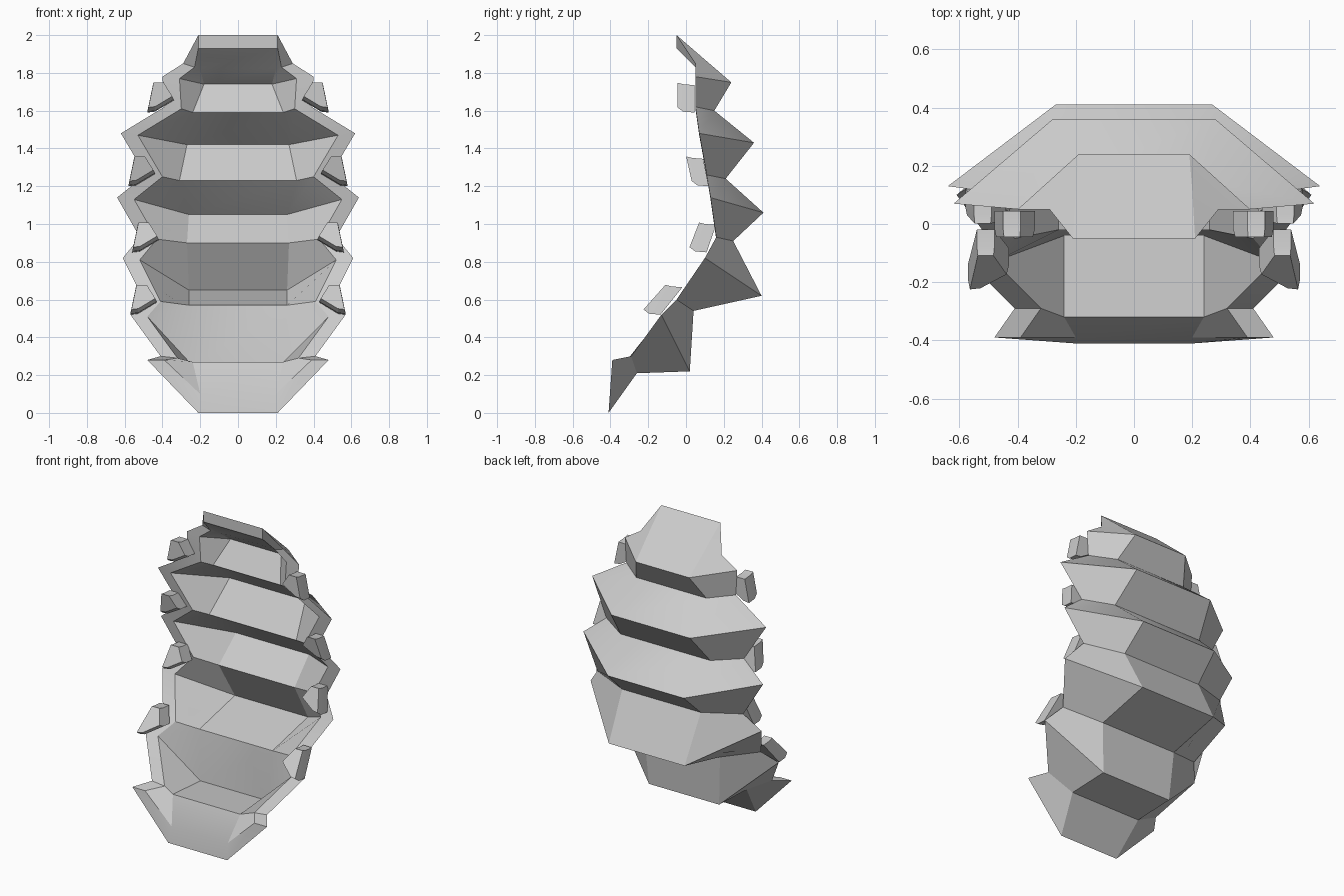
import bpy, bmesh, math
from mathutils import Vector

cube = bpy.data.objects.get("Cube")
if cube:
    bpy.data.objects.remove(cube, do_unlink=True)

grey = bpy.data.materials.new("light grey")
grey.use_nodes = True
colour = (0.6, 0.6, 0.6, 1)
grey.diffuse_color = colour
grey.node_tree.nodes["Principled BSDF"].inputs["Base Color"].default_value = colour


def finish(name, bm, angle):
    """Turn a bmesh into a shaded, coloured object."""
    bmesh.ops.remove_doubles(bm, verts=bm.verts, dist=0.001)
    bmesh.ops.recalc_face_normals(bm, faces=bm.faces)
    mesh = bpy.data.meshes.new(name)
    bm.to_mesh(mesh)
    bm.free()
    mesh.materials.append(grey)
    obj = bpy.data.objects.new(name, mesh)
    bpy.context.collection.objects.link(obj)
    bpy.ops.object.select_all(action='DESELECT')
    obj.select_set(True)
    bpy.context.view_layer.objects.active = obj
    bpy.ops.object.shade_smooth_by_angle(angle=math.radians(angle))
    return obj


# Rows of the outer skin from top to tail: side edge point, then back corner
rows = [
    ((.21, -.05, 2.0), (.21, -.05, 2.0)),
    ((.29, .05, 1.85), (.2, .12, 1.853)),
    ((.4, .05, 1.78), (.19, .24, 1.75)),    # first ridge
    ((.39, .05, 1.62), (.25, .15, 1.6)),
    ((.62, .07, 1.48), (.28, .36, 1.43)),   # second ridge
    ((.49, .11, 1.26), (.32, .21, 1.24)),
    ((.64, .13, 1.14), (.27, .41, 1.06)),   # third ridge
    ((.52, .16, .93), (.28, .25, .91)),
    ((.61, .1, .82), (.27, .4, .62)),       # fourth ridge
    ((.5, -.05, .6), (.27, .04, .54)),
    ((.57, -.13, .52), (.25, .02, .22)),    # fifth ridge
    ((.41, -.29, .3), (.25, -.26, .21)),
    ((.48, -.39, .28), (.21, -.41, 0)),     # tail tip
]


def inner(i, edge, mid):
    """Inner skin points for a row of the outer skin."""
    if i == 0:
        drop = Vector((0, 0, -.07))
        return Vector(edge) + drop, Vector(mid) + drop
    if i == 1:
        return Vector(edge) - Vector((.06, 0, .02)), Vector(mid) - Vector((0, .05, .03))
    if i == len(rows) - 1:
        return Vector(edge) - Vector((.09, 0, 0)), Vector(mid) + Vector((-.01, .02, .1))
    lift = Vector((-.01, -.06, .03 if i > 7 else -.01))
    if i == len(rows) - 2:
        lift.z = .06
    return Vector(edge) - Vector((.09, 0, .01)), Vector(mid) + lift


def mirrored(edge, mid):
    flip = Vector((-1, 1, 1))
    e, m = Vector(edge), Vector(mid)
    return [e * flip, m * flip, m, e]


# Ridged shell with an outer skin, an inner skin and a rim joining them
bm = bmesh.new()
rings = []
for i, (edge, mid) in enumerate(rows):
    loop = mirrored(edge, mid) + mirrored(*inner(i, edge, mid))[::-1]
    rings.append([bm.verts.new(p) for p in loop])
for a, b in zip(rings, rings[1:]):
    for k in range(8):
        n = (k + 1) % 8
        bm.faces.new((a[k], a[n], b[n], b[k]))
for ring in (rings[0], rings[-1]):
    for k in range(3):
        bm.faces.new((ring[k], ring[k + 1], ring[6 - k], ring[7 - k]))
bmesh.ops.dissolve_degenerate(bm, dist=0.001, edges=bm.edges)
finish("ridged_shell", bm, 25)

# Five-sided studs along both edges: centre and lean of each pair
outline = [(-.03, .07), (.03, .07), (.06, -.075), (.02, -.07), (-.08, -.01)]
studs = [
    ("upper", .42, 0, 1.67, 0),
    ("high_middle", .52, .06, 1.28, -.2),
    ("low_middle", .5, .09, .93, .35),
    ("lower", .51, -.12, .6, .8),
]
for name, x, y, z, lean in studs:
    for side, sign in (("left", 1), ("right", -1)):
        bm = bmesh.new()
        caps = []
        for depth, rise, size in ((.045, -.005, 1), (-.015, 0, 1), (-.045, .015, .9)):
            caps.append([bm.verts.new((sign * (x + u * size),
                                       y + depth + lean * w,
                                       z + rise + w * size)) for u, w in outline])
        for a, b in zip(caps, caps[1:]):
            for k in range(5):
                n = (k + 1) % 5
                bm.faces.new((a[k], a[n], b[n], b[k]))
        bm.faces.new(caps[0])
        bm.faces.new(caps[-1])
        finish(side + "_" + name + "_stud", bm, 20)
